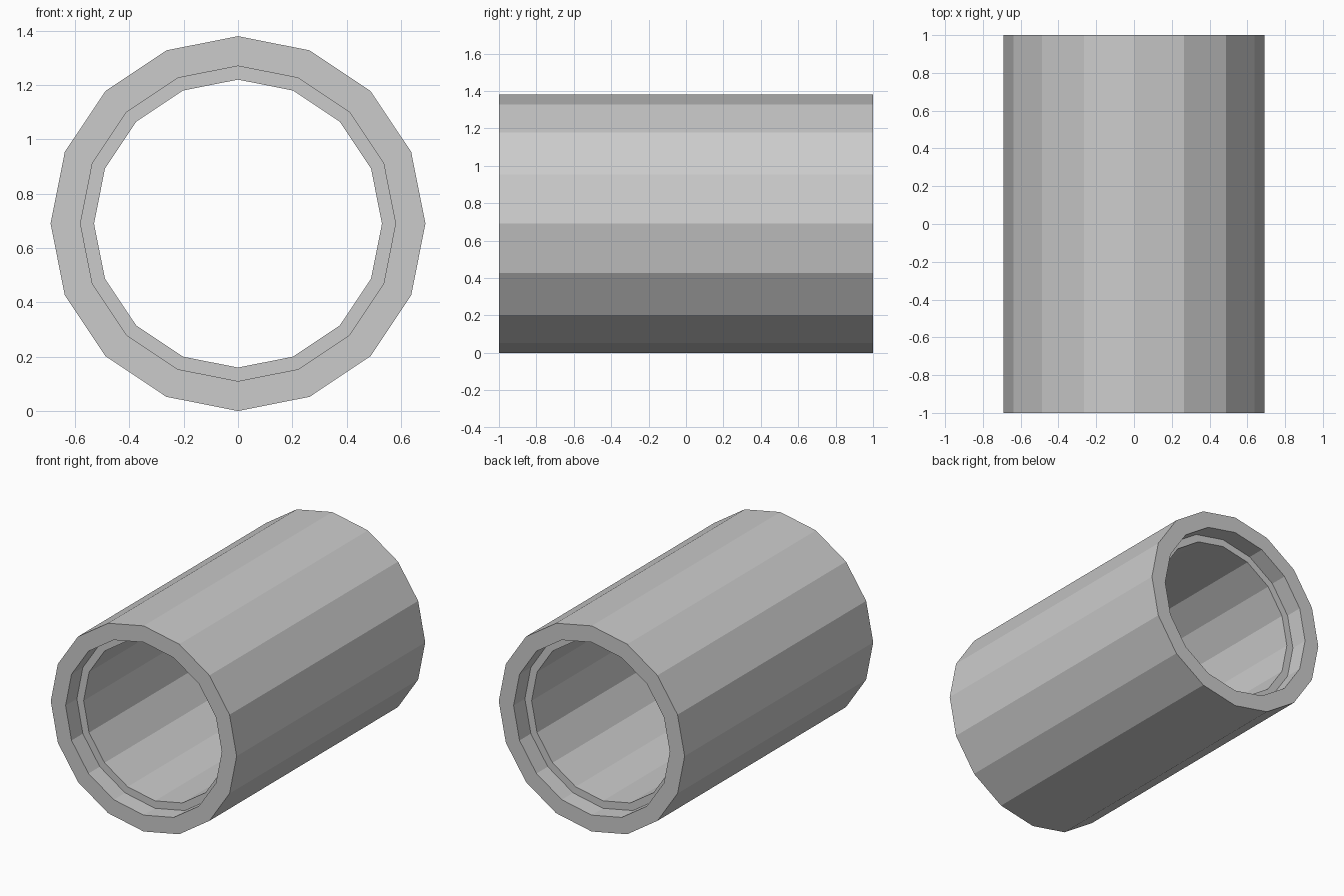
import bpy, bmesh
from math import sin, cos, tau

if "Cube" in bpy.data.objects:
    bpy.data.objects.remove(bpy.data.objects["Cube"])

SIDES = 16
RADIUS = 0.69      # outer radius, also the axis height
MOUTH = 0.58       # radius of the recess at each end
BORE = 0.53        # radius of the main bore
RECESS = 0.12      # depth of each end recess

# Closed wall section as (radius, y)
half = [(RADIUS, -1), (MOUTH, -1), (MOUTH, -1 + RECESS), (BORE, -1 + RECESS)]
profile = half + [(r, -y) for r, y in reversed(half)]

# Revolve the section around the y axis
bm = bmesh.new()
rings = []
for i in range(SIDES):
    a = tau * i / SIDES
    rings.append([bm.verts.new((r * cos(a), y, RADIUS + r * sin(a))) for r, y in profile])
n = len(profile)
for i in range(SIDES):
    a, b = rings[i], rings[(i + 1) % SIDES]
    for j in range(n):
        k = (j + 1) % n
        bm.faces.new((a[j], a[k], b[k], b[j]))
bmesh.ops.recalc_face_normals(bm, faces=bm.faces[:])

# Pipe section object, flat shaded
mesh = bpy.data.meshes.new("pipe_section")
bm.to_mesh(mesh)
bm.free()
bpy.context.collection.objects.link(bpy.data.objects.new("pipe_section", mesh))
